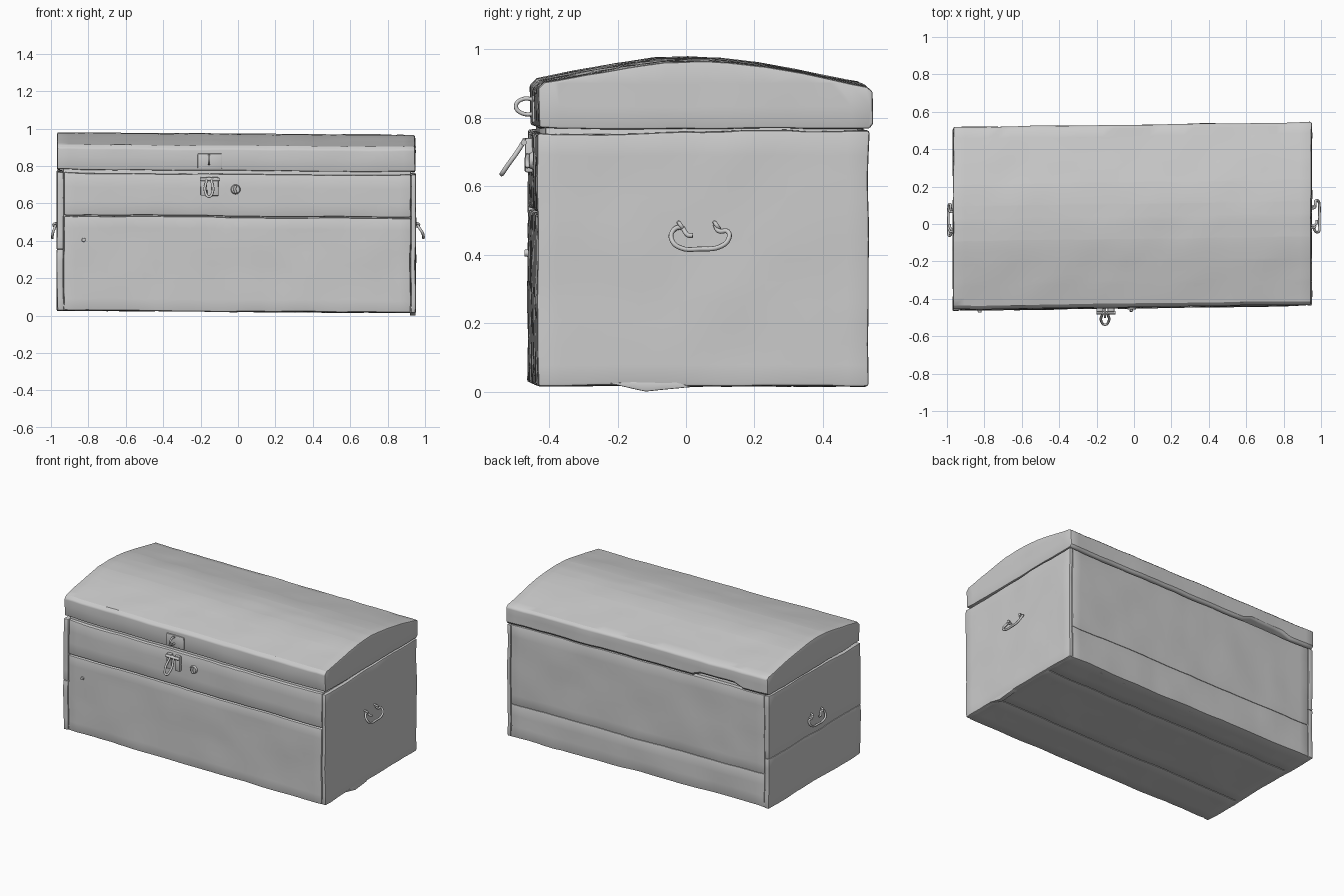
import bpy, bmesh, math
from mathutils import Vector, noise

if "Cube" in bpy.data.objects:
    bpy.data.objects.remove(bpy.data.objects["Cube"])


def finish(name, bm, angle=30):
    bmesh.ops.recalc_face_normals(bm, faces=bm.faces)
    me = bpy.data.meshes.new(name)
    bm.to_mesh(me)
    bm.free()
    ob = bpy.data.objects.new(name, me)
    bpy.context.collection.objects.link(ob)
    bpy.ops.object.select_all(action='DESELECT')
    ob.select_set(True)
    bpy.context.view_layer.objects.active = ob
    bpy.ops.object.shade_smooth_by_angle(angle=math.radians(angle))
    return ob


def shear(p):
    # the old chest sits slightly askew
    return Vector((p.x, p.y + 0.014 * p.x, p.z - 0.007 * p.x))


def worn(name, profile, x0, x1, bevel=0.008, step=0.06, wear=0.005, warp=None):
    """Solid board: (y, z) profile run along x, bevelled, cut up and worn."""
    bm = bmesh.new()
    face = bm.faces.new([bm.verts.new((x0, y, z)) for y, z in profile])
    ext = bmesh.ops.extrude_face_region(bm, geom=[face])
    for v in ext['geom']:
        if isinstance(v, bmesh.types.BMVert):
            v.co.x = x1
    bmesh.ops.recalc_face_normals(bm, faces=bm.faces)
    sharp = [e for e in bm.edges if e.calc_face_angle(0) > math.radians(38)]
    bmesh.ops.bevel(bm, geom=sharp, offset=bevel, segments=2, profile=0.5, affect='EDGES')
    for axis in range(3):
        lo = min(v.co[axis] for v in bm.verts)
        hi = max(v.co[axis] for v in bm.verts)
        n = int((hi - lo) / step)
        for i in range(1, n):
            co, no = Vector(), Vector()
            co[axis] = lo + (hi - lo) * i / n
            no[axis] = 1
            bmesh.ops.bisect_plane(bm, geom=bm.verts[:] + bm.edges[:] + bm.faces[:],
                                   plane_co=co, plane_no=no, dist=1e-5)
    for v in bm.verts:
        p = v.co.copy()
        q = p + noise.noise_vector(p * 5) * wear + noise.noise_vector(p * 14) * wear * 0.5
        if warp:
            q = warp(q)
        v.co = shear(q)
    return finish(name, bm)


def rect(y0, y1, z0, z1):
    return [(y0, z0), (y1, z0), (y1, z1), (y0, z1)]


def tube(name, pts, r, closed=False):
    cu = bpy.data.curves.new(name, 'CURVE')
    cu.dimensions = '3D'
    cu.bevel_depth, cu.bevel_resolution, cu.resolution_u = r, 2, 5
    cu.use_fill_caps = True
    sp = cu.splines.new('BEZIER')
    sp.bezier_points.add(len(pts) - 1)
    for b, p in zip(sp.bezier_points, pts):
        b.co = p
        b.handle_left_type = b.handle_right_type = 'AUTO'
    sp.use_cyclic_u = closed
    tmp = bpy.data.objects.new(name + "_path", cu)
    bpy.context.collection.objects.link(tmp)
    bpy.context.view_layer.update()
    me = bpy.data.meshes.new_from_object(tmp.evaluated_get(bpy.context.evaluated_depsgraph_get()))
    bpy.data.objects.remove(tmp)
    bm = bmesh.new()
    bm.from_mesh(me)
    return finish(name, bm, 50)


def disc(name, x, y, z, r, depth):
    bm = bmesh.new()
    bmesh.ops.create_cone(bm, cap_ends=True, segments=16, radius1=r, radius2=r * 0.8, depth=depth)
    for v in bm.verts:
        v.co = Vector((x + v.co.x, y - v.co.z, z + v.co.y))
    return finish(name, bm)


def close_gap(p):
    # body rim rises toward the back so the lid gap narrows
    if p.z > 0.72:
        p.z += 0.012 * min(1, max(0, (p.y + 0.45) / 0.6))
    return p


def lid_chip(p):
    # broken lower edge on the back of the lid
    if p.y > 0.48 and p.z < 0.80 and -0.78 < p.x < -0.45:
        p.z += 0.022
    return p


# Inner core closes the gaps between the boards
worn("inner_core", rect(-0.425, 0.49, 0.045, 0.85), -0.935, 0.925, wear=0, step=5)

# Front and back boards
FX = (-0.932, 0.922)
worn("front_lower_board", rect(-0.45, -0.41, 0.022, 0.526), *FX)
worn("front_upper_board", rect(-0.447, -0.41, 0.531, 0.757), *FX, warp=close_gap)
worn("back_lower_board", rect(0.47, 0.517, 0.022, 0.24), *FX, bevel=0.005)
worn("back_upper_board", rect(0.47, 0.517, 0.24, 0.757), *FX, bevel=0.005, warp=close_gap)

# Side boards
worn("right_side_board", rect(-0.448, 0.52, 0.022, 0.757), 0.924, 0.95, warp=close_gap)
worn("left_side_lower_board", rect(-0.45, 0.52, 0.022, 0.349), -0.968, -0.934, bevel=0.005)
worn("left_side_upper_board", rect(-0.45, 0.52, 0.35, 0.757), -0.968, -0.934,
     bevel=0.005, warp=close_gap)

# Bottom boards and a splinter on the right edge
cuts = (-0.445, -0.16, 0.30, 0.515)
for i in range(3):
    worn(f"bottom_board_{i + 1}", rect(cuts[i] + 0.001, cuts[i + 1] - 0.001, 0.021, 0.06),
         -0.945, 0.935, bevel=0.006)
worn("edge_splinter", [(-0.24, 0.03), (-0.13, 0.006), (0.0, 0.02), (-0.04, 0.035), (-0.16, 0.035)],
     0.92, 0.95, bevel=0.003, wear=0.002)

# Domed lid
lid = [(-0.442, 0.775), (-0.444, 0.89), (-0.425, 0.909), (-0.30, 0.934), (-0.19, 0.954),
       (-0.08, 0.970), (0.02, 0.974), (0.11, 0.970), (0.22, 0.957), (0.33, 0.935),
       (0.515, 0.899), (0.531, 0.885), (0.531, 0.79), (0.52, 0.775)]
worn("domed_lid", lid, -0.967, 0.947, bevel=0.007, wear=0.004, warp=lid_chip)

# Carrying handles with staples on both ends
grip = [(0, 0.02, 0.456), (0, 0.005, 0.458), (0, -0.015, 0.480), (0, -0.038, 0.470),
        (0, -0.040, 0.440), (0, -0.015, 0.420), (0, 0.04, 0.417), (0, 0.10, 0.424),
        (0, 0.124, 0.445), (0, 0.122, 0.468), (0, 0.095, 0.470), (0, 0.085, 0.488)]
for side, label in ((1, "right"), (-1, "left")):
    base = 0.953 if side > 0 else 0.972
    reach = 0.038 if side > 0 else 0.020
    dy = 0 if side > 0 else -0.02
    tube(f"{label}_handle",
         [(side * (base + reach * min(1, (0.495 - z) / 0.06)), y + dy, z) for _, y, z in grip], 0.007)
    for k, y in enumerate((-0.015, 0.09)):
        tube(f"{label}_handle_staple_{k + 1}",
             [(side * (base - 0.02), y + dy - 0.008, 0.495), (side * (base + 0.016), y + dy, 0.486),
              (side * (base - 0.02), y + dy + 0.008, 0.472)], 0.006)

# Staple on the lid front
worn("lid_staple_plate", rect(-0.449, -0.43, 0.785, 0.865), -0.215, -0.085, bevel=0.004, wear=0.001)
tube("lid_staple", [(-0.155, -0.435, 0.852), (-0.155, -0.48, 0.854), (-0.155, -0.497, 0.834),
                    (-0.155, -0.48, 0.814), (-0.155, -0.435, 0.812)], 0.006)

# Hasp lugs, hinge pin and hanging loop
for k, x in enumerate((-0.182, -0.122)):
    worn(f"hasp_lug_{k + 1}", rect(-0.468, -0.44, 0.64, 0.74), x - 0.018, x + 0.018,
         bevel=0.005, wear=0.002)
tube("hasp_pin", [(-0.2, -0.474, 0.728), (-0.15, -0.474, 0.728), (-0.1, -0.474, 0.728)], 0.009)
tube("hasp_loop", [(-0.155, -0.472, 0.735), (-0.172, -0.490, 0.705), (-0.174, -0.522, 0.660),
                   (-0.155, -0.538, 0.636), (-0.136, -0.522, 0.660), (-0.138, -0.490, 0.705)],
     0.007, closed=True)

# Keyhole cover and old nail
disc("keyhole_plate", -0.013, -0.452, 0.675, 0.027, 0.012)
tube("keyhole_cover", [(-0.013, -0.460, 0.695), (-0.017, -0.464, 0.675), (-0.010, -0.462, 0.655)], 0.007)
disc("old_nail", -0.825, -0.464, 0.405, 0.012, 0.016)
